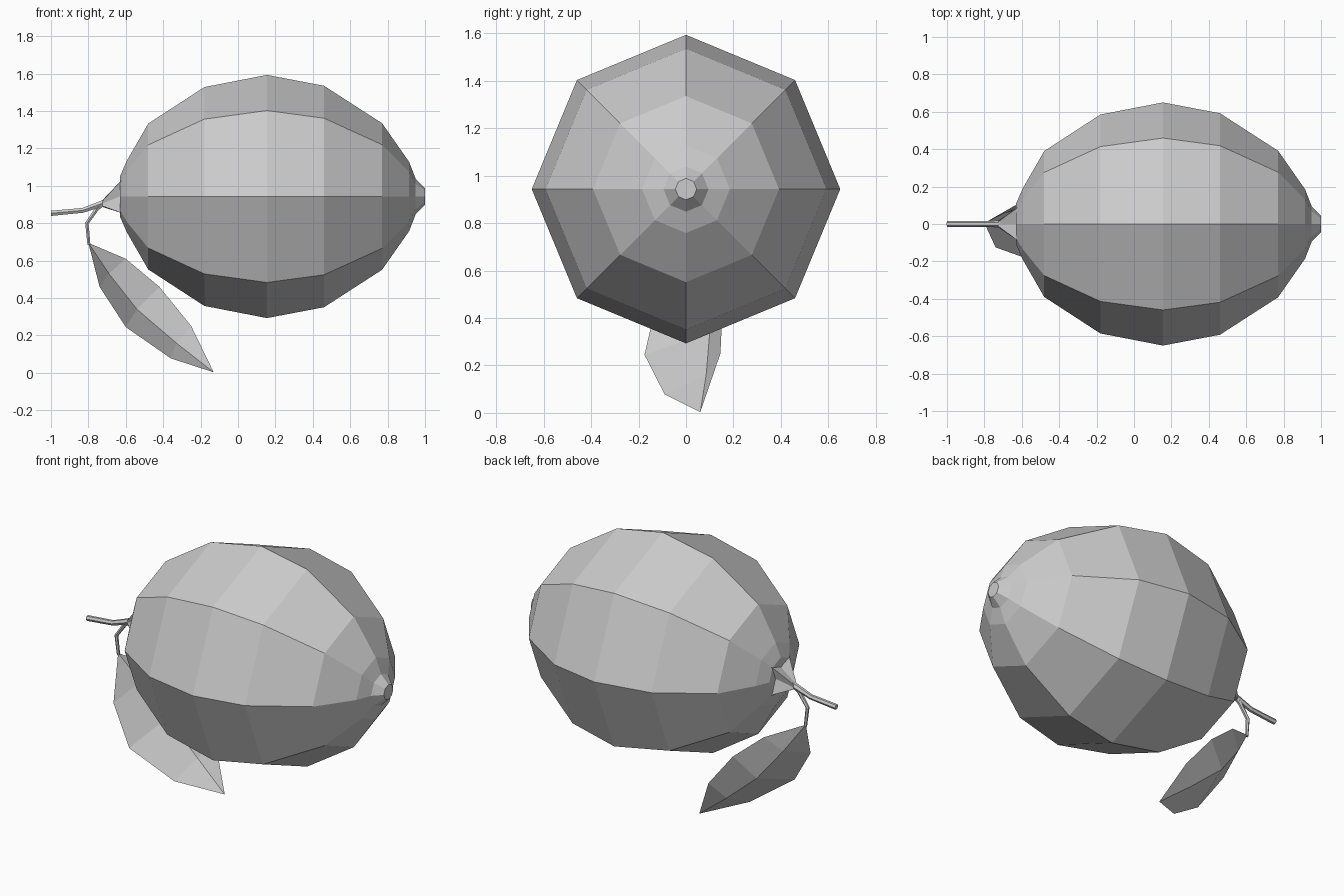
import bpy
from math import cos, sin, pi

if "Cube" in bpy.data.objects:
    bpy.data.objects.remove(bpy.data.objects["Cube"])

CZ = 0.943  # height of the fruit axis


def make_mesh(name, verts, faces):
    me = bpy.data.meshes.new(name)
    me.from_pydata(verts, [], faces)
    me.update()
    ob = bpy.data.objects.new(name, me)
    bpy.context.collection.objects.link(ob)
    return ob


def make_tube(name, points):
    # points: (x, y, z, radius)
    cu = bpy.data.curves.new(name, 'CURVE')
    cu.dimensions = '3D'
    cu.bevel_depth = 1.0
    cu.bevel_resolution = 1
    cu.use_fill_caps = True
    sp = cu.splines.new('POLY')
    sp.points.add(len(points) - 1)
    sp.use_smooth = False
    for p, (x, y, z, r) in zip(sp.points, points):
        p.co = (x, y, z, 1)
        p.radius = r
    ob = bpy.data.objects.new(name, cu)
    bpy.context.collection.objects.link(ob)
    return ob


# Fruit: eight-sided body turned about the x axis
profile = [(-0.63, 0.11), (-0.595, 0.19), (-0.48, 0.39), (-0.18, 0.585),
           (0.155, 0.65), (0.46, 0.592), (0.77, 0.392), (0.915, 0.185),
           (0.95, 0.095), (1.0, 0.045)]
N = 8
verts = [(x, r * cos(2 * pi * i / N), CZ + r * sin(2 * pi * i / N))
         for x, r in profile for i in range(N)]
faces = []
for k in range(len(profile) - 1):
    for i in range(N):
        j = (i + 1) % N
        faces.append((k * N + i, k * N + j, (k + 1) * N + j, (k + 1) * N + i))
last = (len(profile) - 1) * N
faces.append(tuple(reversed(range(N))))
faces.append(tuple(range(last, last + N)))
make_mesh("fruit", verts, faces)

# Calyx: star-shaped flare from the stem onto the fruit
verts = []
for i in range(8):
    a = pi / 4 * i
    verts.append((-0.725, 0.018 * cos(a), 0.905 + 0.018 * sin(a)))
for i in range(8):
    a = pi / 4 * i
    r = 0.125 if i % 2 else 0.05
    verts.append((-0.622 if i % 2 else -0.632, r * cos(a), CZ + r * sin(a)))
faces = [(i, (i + 1) % 8, 8 + (i + 1) % 8, 8 + i) for i in range(8)]
make_mesh("calyx", verts, faces)

# Stem and leaf stalk
make_tube("stem", [(-1.0, 0, 0.853, 0.016), (-0.83, 0, 0.869, 0.015),
                   (-0.725, 0, 0.906, 0.018), (-0.62, 0, CZ, 0.03)])
make_tube("leaf_stalk", [(-0.71, 0, 0.91, 0.013), (-0.752, 0, 0.88, 0.012),
                         (-0.808, 0, 0.80, 0.011), (-0.797, 0.005, 0.685, 0.009)])

# Leaf: two halves folded along the midrib
base, tip = (-0.80, 0.005, 0.695), (-0.13, 0.06, 0.003)
lower = [(-0.74, -0.125, 0.46), (-0.60, -0.175, 0.245), (-0.36, -0.09, 0.078)]
middle = [(-0.69, 0.06, 0.53), (-0.54, 0.10, 0.34), (-0.33, 0.085, 0.16)]
upper = [(-0.60, 0.12, 0.61), (-0.42, 0.155, 0.46), (-0.25, 0.145, 0.25)]
verts = [base] + lower + middle + upper + [tip]
faces = [(0, 1, 4), (1, 2, 5, 4), (2, 3, 6, 5), (3, 10, 6),
         (0, 4, 7), (4, 5, 8, 7), (5, 6, 9, 8), (6, 10, 9)]
make_mesh("leaf", verts, faces)
